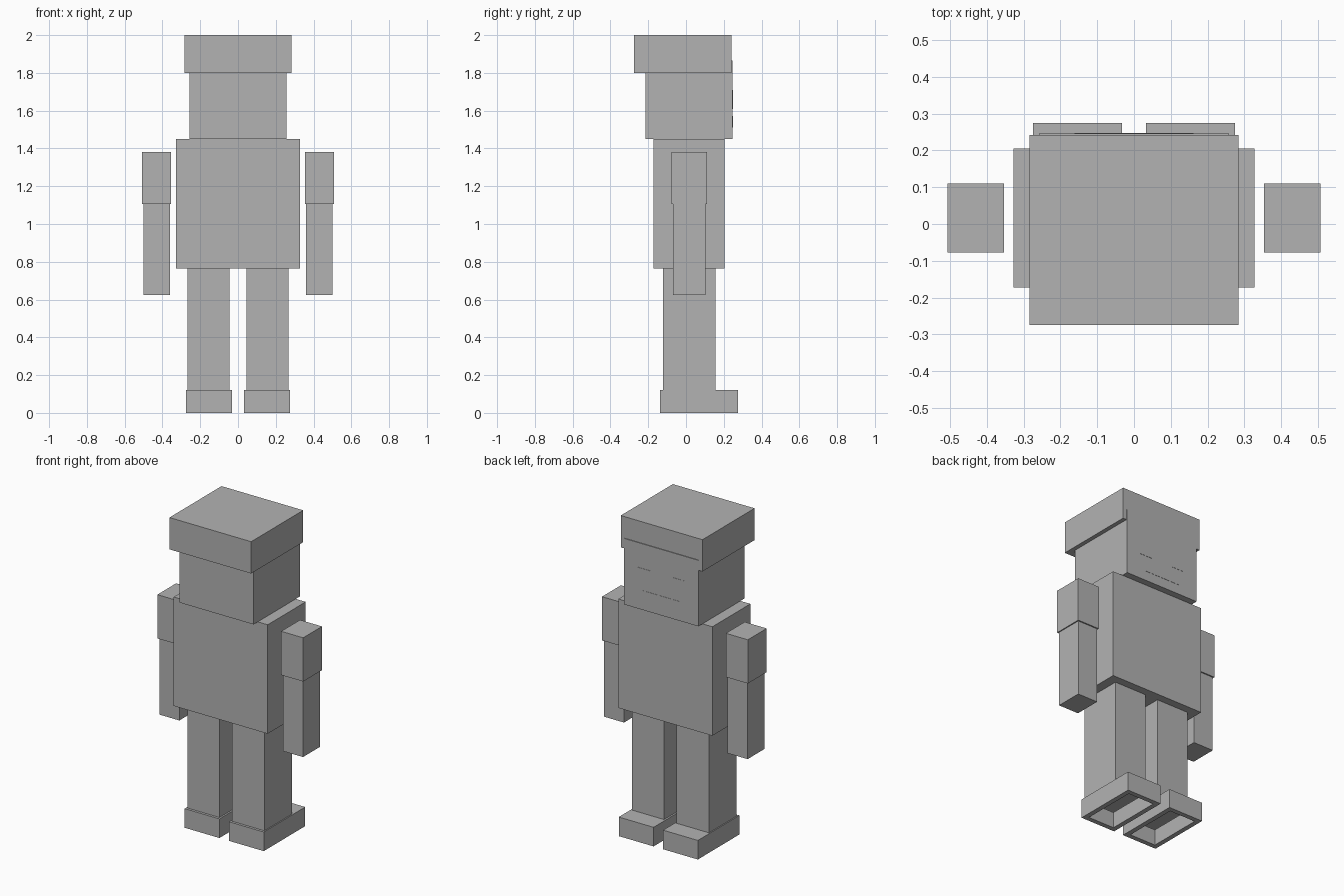
import bpy, bmesh

if "Cube" in bpy.data.objects:
    bpy.data.objects.remove(bpy.data.objects["Cube"])

grey = bpy.data.materials.new("plain_grey")
grey.diffuse_color = (0.45, 0.45, 0.45, 1.0)
grey.use_nodes = True
grey.node_tree.nodes["Principled BSDF"].inputs["Base Color"].default_value = grey.diffuse_color


def box(name, x, y, z, hollow=None):
    """Axis-aligned box from (min, max) ranges; hollow = (rim, depth) opens the underside."""
    bm = bmesh.new()
    bmesh.ops.create_cube(bm, size=1.0)
    for v in bm.verts:
        v.co = [r[0] + (c + 0.5) * (r[1] - r[0]) for c, r in zip(v.co, (x, y, z))]
    if hollow:
        rim, depth = hollow
        bm.normal_update()
        sole = min(bm.faces, key=lambda f: f.calc_center_median().z)
        bmesh.ops.inset_region(bm, faces=[sole], thickness=rim, use_even_offset=True)
        inner = bmesh.ops.extrude_discrete_faces(bm, faces=[sole])["faces"][0]
        bmesh.ops.translate(bm, verts=inner.verts, vec=(0, 0, depth))
        bmesh.ops.delete(bm, geom=[inner], context='FACES_ONLY')
    mesh = bpy.data.meshes.new(name)
    bm.to_mesh(mesh)
    bm.free()
    mesh.materials.append(grey)
    obj = bpy.data.objects.new(name, mesh)
    bpy.context.collection.objects.link(obj)
    return obj


def pair(name, x, y, z, hollow=None):
    """The same box on both sides of x = 0."""
    box("right_" + name, x, y, z, hollow)
    box("left_" + name, (-x[1], -x[0]), y, z, hollow)


# Body, head and cap
box("torso", (-0.327, 0.327), (-0.172, 0.205), (0.765, 1.45))
box("head", (-0.258, 0.258), (-0.215, 0.238), (1.45, 1.81))
box("cap", (-0.284, 0.284), (-0.275, 0.242), (1.80, 2.0))

# Face plate with eyes and mouth, on the +y side
box("face_plate", (-0.258, 0.258), (0.238, 0.2465), (1.45, 1.865))
pair("eye", (0.078, 0.162), (0.245, 0.248), (1.61, 1.71))
box("mouth", (-0.125, 0.125), (0.245, 0.248), (1.51, 1.572))

# Arms: short sleeve and bare forearm
pair("sleeve", (0.354, 0.507), (-0.077, 0.110), (1.105, 1.38))
pair("forearm", (0.360, 0.500), (-0.068, 0.102), (0.625, 1.105))

# Legs and hollow-soled shoes
pair("leg", (0.044, 0.268), (-0.121, 0.155), (0.12, 0.765))
pair("shoe", (0.033, 0.275), (-0.137, 0.275), (0.0, 0.12), (0.03, 0.10))
